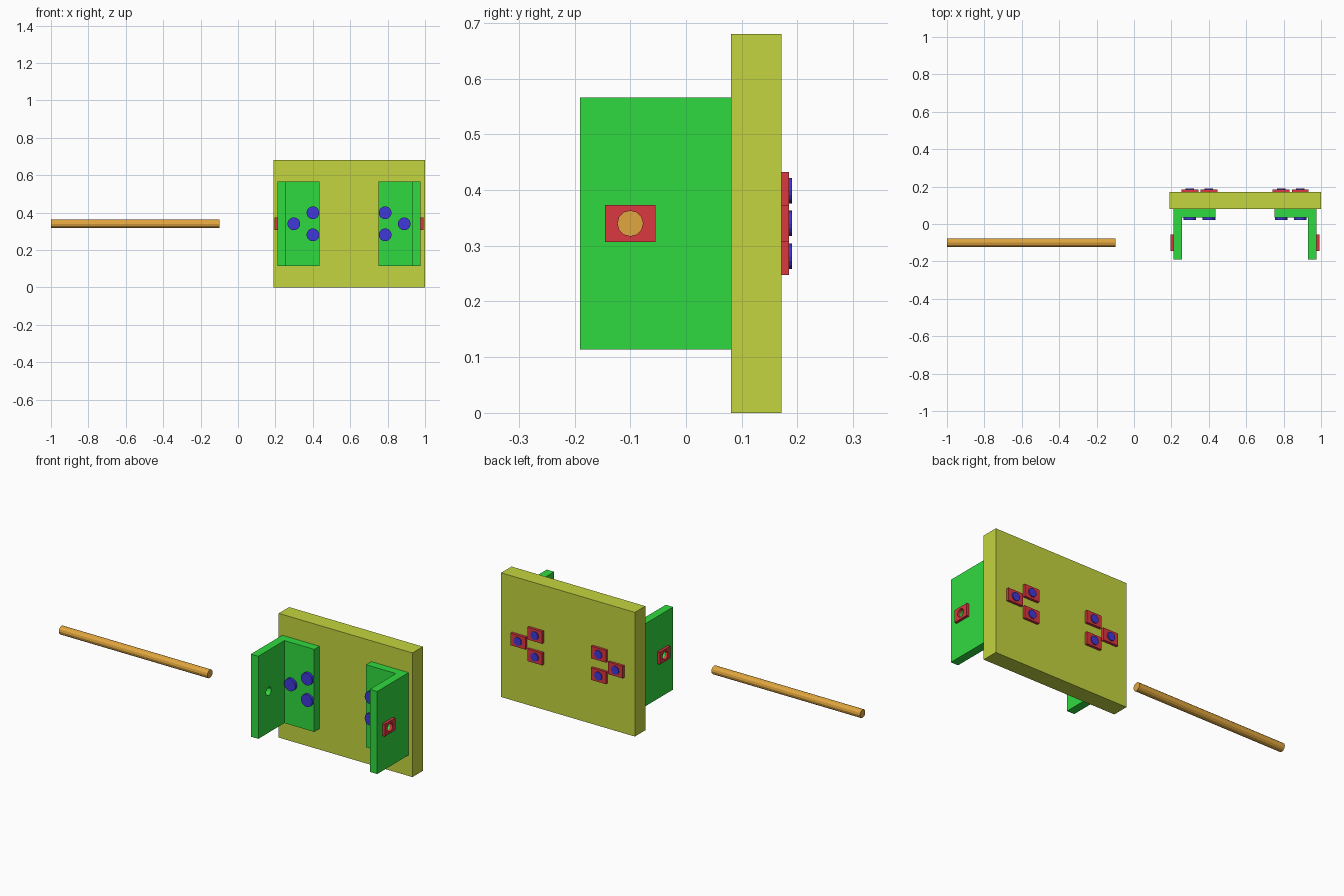
import bpy, bmesh, math
from mathutils import Matrix

if "Cube" in bpy.data.objects:
    bpy.data.objects.remove(bpy.data.objects["Cube"])

MID = 0.5937          # mirror plane of the hinge assembly
ROD_Y, MID_Z = -0.10, 0.34
R = 0.0228            # rod, hole and bolt shaft radius


def material(name, rgb):
    m = bpy.data.materials.new(name)
    m.diffuse_color = (*rgb, 1)
    m.use_nodes = True
    m.node_tree.nodes["Principled BSDF"].inputs["Base Color"].default_value = m.diffuse_color
    return m


OLIVE = material("olive", (0.55, 0.66, 0.05))
GREEN = material("green", (0.03, 0.70, 0.05))
RED = material("red", (0.70, 0.04, 0.05))
BLUE = material("blue", (0.05, 0.04, 0.70))
ORANGE = material("orange", (0.75, 0.38, 0.05))


def finish(name, bm, mat=None):
    bmesh.ops.recalc_face_normals(bm, faces=bm.faces[:])
    me = bpy.data.meshes.new(name)
    bm.to_mesh(me)
    bm.free()
    ob = bpy.data.objects.new(name, me)
    bpy.context.collection.objects.link(ob)
    if mat:
        me.materials.append(mat)
    return ob


def box(name, lo, hi, mat):
    bm = bmesh.new()
    bmesh.ops.create_cube(bm, size=1)
    for v in bm.verts:
        v.co = [(a + b) / 2 + c * (b - a) for a, b, c in zip(lo, hi, v.co)]
    return finish(name, bm, mat)


def add_cylinder(bm, axis, start, end, a, b, r, sides):
    """Cylinder along x (a, b = y, z) or along y (a, b = x, z)."""
    mid = (start + end) / 2
    if axis == 'X':
        mtx = Matrix.Translation((mid, a, b)) @ Matrix.Rotation(math.pi / 2, 4, 'Y')
    else:
        mtx = Matrix.Translation((a, mid, b)) @ Matrix.Rotation(math.pi / 2, 4, 'X')
    bmesh.ops.create_cone(bm, cap_ends=True, segments=sides, radius1=r, radius2=r,
                          depth=end - start, matrix=mtx)


# back plate
box("back_plate", (0.19, 0.081, 0), (1.0, 0.171, 0.68), OLIVE)

# loose hinge rod
bm = bmesh.new()
add_cylinder(bm, 'X', -1.0, -0.1, ROD_Y, MID_Z, R, 12)
finish("hinge_rod", bm, ORANGE)

# cutter for the rod holes
bm = bmesh.new()
add_cylinder(bm, 'X', 0, 1.2, ROD_Y, MID_Z, R, 12)
cutter = finish("rod_hole_cutter", bm)
cutter.hide_render = True
cutter.hide_set(True)


def drill(ob):
    mod = ob.modifiers.new("rod_hole", 'BOOLEAN')
    mod.object = cutter
    mod.operation = 'DIFFERENCE'
    mod.solver = 'EXACT'


# bracket profile in (distance from middle, y)
OUT, IN, T = 0.3827, 0.157, 0.045
PROFILE = [(OUT, -0.19), (OUT, 0.081), (IN, 0.081), (IN, 0.036),
           (OUT - T, 0.036), (OUT - T, -0.19)]
BOLTS = [(0.295, MID_Z), (0.193, MID_Z + 0.059), (0.193, MID_Z - 0.059)]

for side, s in (("left", -1), ("right", 1)):
    # L-shaped bracket
    bm = bmesh.new()
    face = bm.faces.new([bm.verts.new((MID + s * d, y, 0.114)) for d, y in PROFILE])
    ext = bmesh.ops.extrude_face_region(bm, geom=[face])["geom"]
    bmesh.ops.translate(bm, vec=(0, 0, 0.452),
                        verts=[g for g in ext if isinstance(g, bmesh.types.BMVert)])
    drill(finish(side + "_bracket", bm, GREEN))

    # square nut around the rod hole
    xs = sorted((MID + s * OUT, MID + s * (OUT + 0.015)))
    drill(box(side + "_rod_nut", (xs[0], ROD_Y - 0.045, MID_Z - 0.0335),
              (xs[1], ROD_Y + 0.045, MID_Z + 0.0335), RED))

    # bolts and their square nuts
    for i, (d, z) in enumerate(BOLTS, 1):
        x = MID + s * d
        bm = bmesh.new()
        add_cylinder(bm, 'Y', 0.021, 0.036, x, z, 0.034, 24)
        add_cylinder(bm, 'Y', 0.030, 0.190, x, z, R, 16)
        finish(f"{side}_bolt_{i}", bm, BLUE)
        box(f"{side}_bolt_nut_{i}", (x - 0.045, 0.171, z - 0.0335),
            (x + 0.045, 0.185, z + 0.0335), RED)
